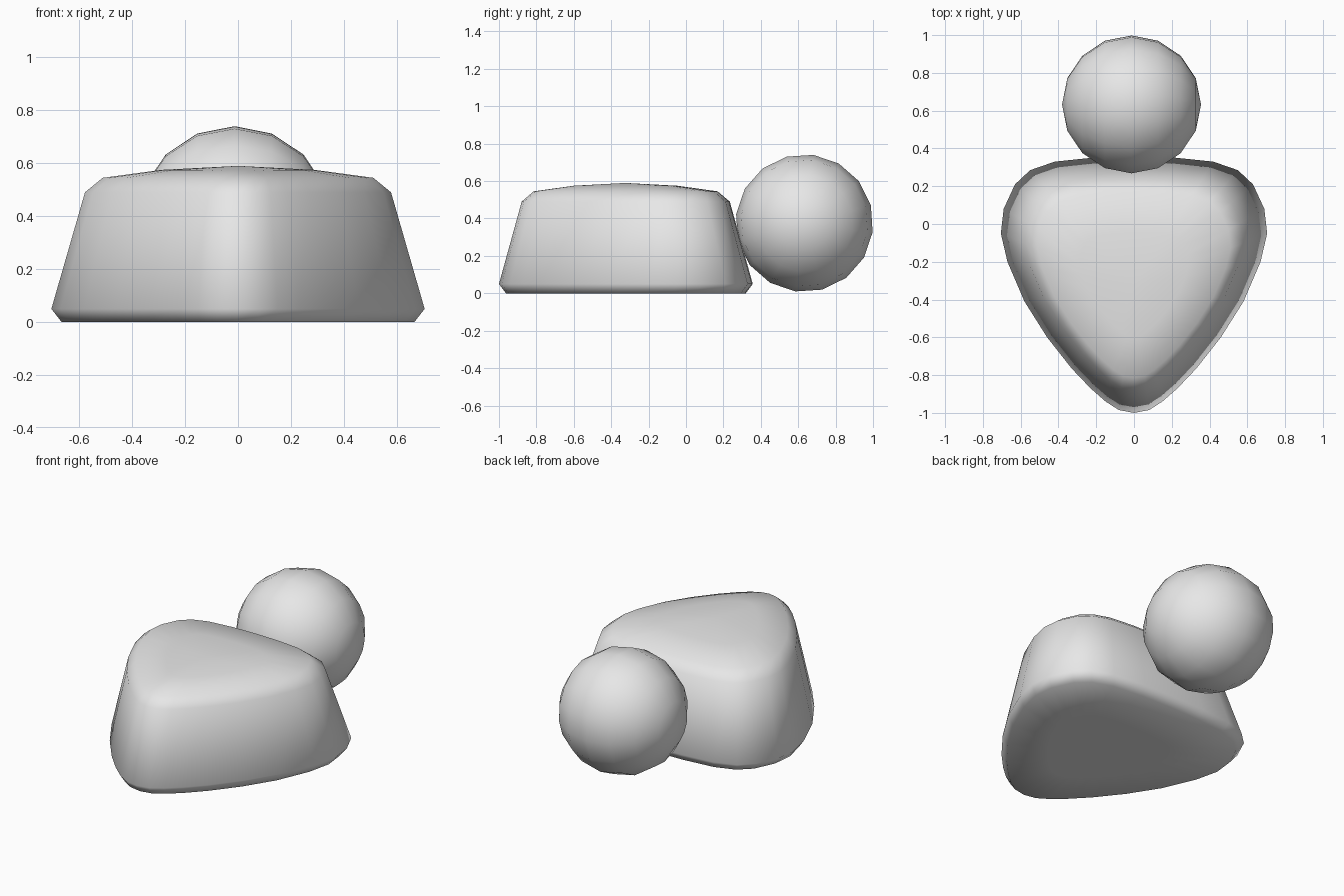
import bpy
import bmesh
import math
from mathutils import Matrix, Vector

cube = bpy.data.objects.get("Cube")
if cube:
    bpy.data.objects.remove(cube, do_unlink=True)

# Single plain grey material
grey = bpy.data.materials.new("plain_grey")
grey.use_nodes = True
grey.diffuse_color = (0.8, 0.8, 0.8, 1)
grey.node_tree.nodes["Principled BSDF"].inputs["Base Color"].default_value = (0.8, 0.8, 0.8, 1)


def finish(bm, name):
    bmesh.ops.recalc_face_normals(bm, faces=bm.faces)
    for f in bm.faces:
        f.smooth = True
    mesh = bpy.data.meshes.new(name)
    bm.to_mesh(mesh)
    bm.free()
    mesh.materials.append(grey)
    obj = bpy.data.objects.new(name, mesh)
    bpy.context.collection.objects.link(obj)
    return obj


# Rounded wedge body: half outline (mirrored in x), scaled into stacked rings
CENTRE_Y = -0.325
half = [(0.08, -0.985), (0.15, -0.94), (0.23, -0.87), (0.33, -0.765), (0.46, -0.6),
        (0.58, -0.41), (0.67, -0.2), (0.705, -0.05), (0.69, 0.08), (0.63, 0.21),
        (0.55, 0.285), (0.42, 0.33), (0.21, 0.352)]
outline = [(0, -1.0)] + half + [(0, 0.357)] + [(-x, y) for x, y in reversed(half)]

# (scale, height) from the underside centre out, up the wall and over the domed top
rings = [(0.5, 0), (0.945, 0), (1, 0.05), (0.82, 0.49), (0.725, 0.545), (0.41, 0.575)]

bm = bmesh.new()
loops = [[bm.verts.new((x * s, CENTRE_Y + (y - CENTRE_Y) * s, z)) for x, y in outline]
         for s, z in rings]
n = len(outline)
for a, b in zip(loops, loops[1:]):
    for i in range(n):
        j = (i + 1) % n
        bm.faces.new((a[i], a[j], b[j], b[i]))
for loop, z in ((loops[0], 0), (loops[-1], 0.59)):
    tip = bm.verts.new((0, CENTRE_Y, z))
    for i in range(n):
        bm.faces.new((loop[i], loop[(i + 1) % n], tip))
finish(bm, "wedge_body")

# Ball resting against the back, poles pointing sideways
bm = bmesh.new()
turn = (Matrix.Translation(Vector((-0.013, 0.633, 0.375)))
        @ Matrix.Rotation(math.radians(-7.5), 4, 'X')
        @ Matrix.Rotation(math.radians(90), 4, 'Y'))
bmesh.ops.create_uvsphere(bm, u_segments=16, v_segments=8, radius=0.368, matrix=turn)
finish(bm, "rear_ball")
